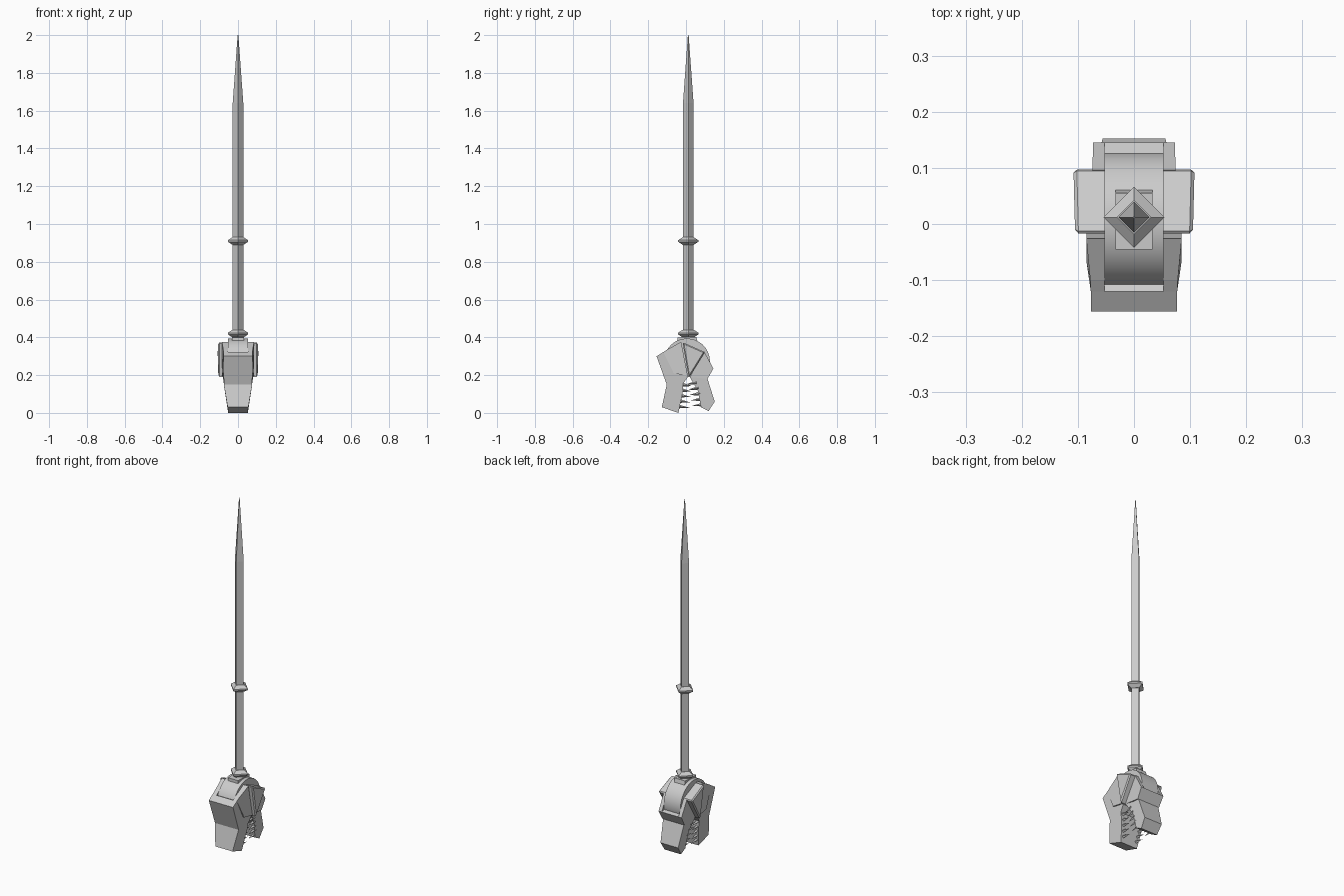
import bpy, bmesh, math
from mathutils import Vector

if "Cube" in bpy.data.objects:
    bpy.data.objects.remove(bpy.data.objects["Cube"])

def finish(name, bm):
    bmesh.ops.recalc_face_normals(bm, faces=bm.faces)
    me = bpy.data.meshes.new(name)
    bm.to_mesh(me)
    bm.free()
    ob = bpy.data.objects.new(name, me)
    bpy.context.collection.objects.link(ob)
    return ob

def slab(bm, pts, inner=None, side=1):
    """Side profile of (y, z, half width); full width, or one side from inner."""
    a = [bm.verts.new((side * w, y, z)) for y, z, w in pts]
    b = [bm.verts.new((side * (-w if inner is None else inner), y, z)) for y, z, w in pts]
    bm.faces.new(a)
    bm.faces.new(b[::-1])
    n = len(pts)
    for i in range(n):
        j = (i + 1) % n
        bm.faces.new((a[i], b[i], b[j], a[j]))

def part(name, pts, inner=None):
    bm = bmesh.new()
    for s in ((1,) if inner is None else (1, -1)):
        slab(bm, pts, inner, s)
    return finish(name, bm)

CY = 0.012

def diamond_loft(name, rings):
    """Four-sided rod through (z, radius) rings."""
    bm = bmesh.new()
    loops = [[bm.verts.new((r * math.cos(k * math.pi / 2), CY + r * math.sin(k * math.pi / 2), z))
              for k in range(4)] for z, r in rings]
    for l, m in zip(loops, loops[1:]):
        for k in range(4):
            bm.faces.new((l[k], l[(k + 1) % 4], m[(k + 1) % 4], m[k]))
    bm.faces.new(loops[0])
    bm.faces.new(loops[-1])
    return finish(name, bm)

# Shaft with long pointed tip, and the two collars
diamond_loft("shaft", [(0.38, 0.028), (1.64, 0.028), (2.0, 0.002)])
for i, z in enumerate((0.42, 0.91)):
    diamond_loft("collar_%d" % i, [(z - 0.02, 0.03), (z - 0.004, 0.054), (z + 0.004, 0.054), (z + 0.02, 0.03)])

# Rounded skull strip and the neck block above it
arc = []
for k in range(25):
    a = math.radians(-40 + 260 * k / 24)
    arc.append((0.005 + 0.122 * math.cos(a), 0.272 + 0.122 * math.sin(a), 0.053))
skull = part("skull", arc)
bpy.context.view_layer.objects.active = skull
skull.select_set(True)
bpy.ops.object.shade_smooth_by_angle()
part("neck_block", [(-0.045, 0.36, 0.033), (-0.045, 0.4, 0.033), (0.055, 0.402, 0.033), (0.065, 0.36, 0.033)])

# Front jaw and its side lobes
part("front_jaw", [(-0.156, 0.30, 0.077), (-0.12, 0.322, 0.077), (-0.03, 0.28, 0.08), (0.01, 0.19, 0.08),
                   (-0.015, 0.155, 0.075), (-0.015, 0.12, 0.07), (-0.04, 0.0, 0.052),
                   (-0.128, 0.03, 0.055), (-0.102, 0.15, 0.075)])
part("front_lobe", [(-0.12, 0.322, 0.077), (-0.1, 0.335, 0.078), (-0.026, 0.376, 0.085),
                    (0.01, 0.195, 0.085), (-0.065, 0.21, 0.085)], 0.053)

# Back jaw and its side lobes
part("back_jaw", [(0.145, 0.235, 0.06), (0.114, 0.18, 0.066), (0.152, 0.06, 0.056), (0.12, 0.01, 0.052),
                  (0.08, 0.03, 0.052), (0.062, 0.12, 0.06), (0.035, 0.165, 0.068),
                  (0.02, 0.19, 0.073), (0.09, 0.25, 0.07)])
part("back_lobe", [(0.02, 0.19, 0.073), (0.096, 0.325, 0.074), (0.145, 0.235, 0.073), (0.114, 0.18, 0.07)], 0.053)

# Raised triangular cheek plates
cheek = part("cheek_plate", [(-0.018, 0.374, 0.105), (0.1, 0.322, 0.108), (0.015, 0.185, 0.104)], 0.045)
bev = cheek.modifiers.new("bevel", 'BEVEL')
bev.width = 0.006
bev.segments = 1

# Four rows of pointed teeth
def tooth(bm, base, tip, r):
    b = [bm.verts.new(base + Vector((r * c, 0, r * s))) for c, s in ((1, 0), (0, 1), (-1, 0), (0, -1))]
    t = bm.verts.new(tip)
    bm.faces.new(b)
    for k in range(4):
        bm.faces.new((b[k], b[(k + 1) % 4], t))

for name, y0, y1, d in (("front_teeth", -0.045, -0.02, 1), ("back_teeth", 0.095, 0.055, -1)):
    bm = bmesh.new()
    for s in (1, -1):
        for k in range(5):
            f = k / 4
            z = 0.035 + 0.115 * f + (0 if d > 0 else 0.01)
            y = y0 + (y1 - y0) * f
            x = s * (0.042 + 0.018 * f)
            tooth(bm, Vector((x, y, z)), Vector((x, y + d * (0.064 - 0.012 * f), z - 0.008)), 0.011)
    finish(name, bm)
